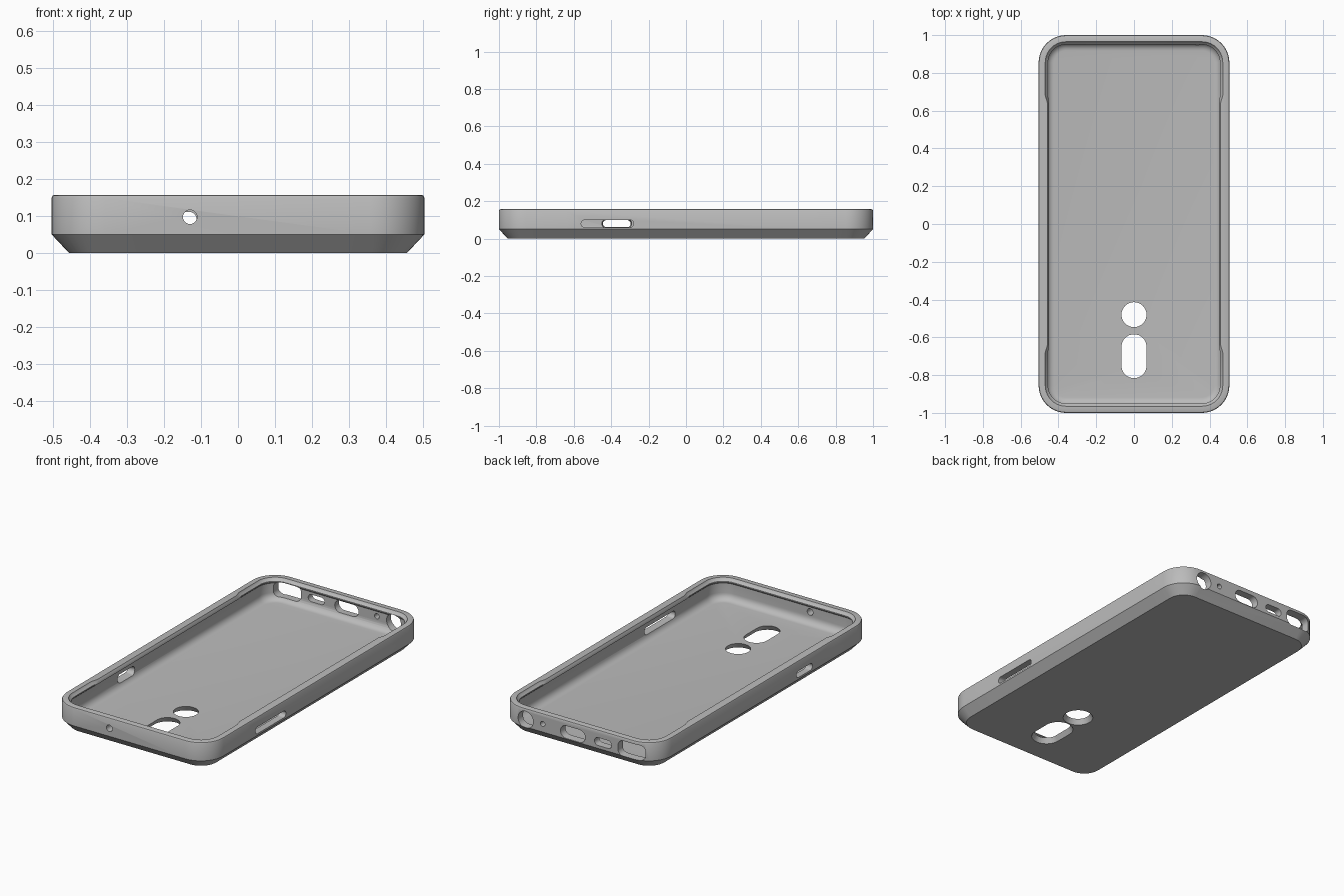
import bpy, bmesh, math

cube = bpy.data.objects.get("Cube")
if cube:
    bpy.data.objects.remove(cube, do_unlink=True)

HX, HY, RADIUS = 0.505, 1.0, 0.145   # outer half sizes and corner radius
NOTCH = 0.66                         # end of the thicker side lip


def rounded_loop(hx, hy, r, steps, side_ys=()):
    """Counter-clockwise rounded rectangle, with optional extra points on the long sides."""
    pts = []
    for i, (sx, sy) in enumerate([(1, 1), (-1, 1), (-1, -1), (1, -1)]):
        for k in range(steps + 1):
            a = math.pi / 2 * (i + k / steps)
            pts.append((sx * (hx - r) + r * math.cos(a), sy * (hy - r) + r * math.sin(a)))
        if i == 1:
            pts += [(-hx, y) for y in side_ys]
        if i == 3:
            pts += [(hx, -y) for y in side_ys]
    return pts


def loft(name, rings):
    """Skin a stack of equal rings and cap both ends."""
    bm = bmesh.new()
    rows = [[bm.verts.new(p) for p in ring] for ring in rings]
    n = len(rows[0])
    for a, b in zip(rows, rows[1:]):
        for i in range(n):
            j = (i + 1) % n
            bm.faces.new((a[i], a[j], b[j], b[i]))
    bm.faces.new(rows[0][::-1])
    bm.faces.new(rows[-1])
    bmesh.ops.recalc_face_normals(bm, faces=bm.faces)
    mesh = bpy.data.meshes.new(name)
    bm.to_mesh(mesh)
    bm.free()
    obj = bpy.data.objects.new(name, mesh)
    bpy.context.collection.objects.link(obj)
    return obj


def case_ring(inset, z, side_lip=0):
    ys = (NOTCH + 0.02, NOTCH - 0.02, 0.02 - NOTCH, -NOTCH - 0.02)
    pts = rounded_loop(HX - inset, HY - inset, RADIUS - inset, 10, ys)
    ring = []
    for x, y in pts:
        if abs(y) < NOTCH:
            x -= math.copysign(side_lip, x)
        ring.append((x, y, z))
    return ring


# Case shell: chamfered base, wall, rim, lip, then filleted cavity down to the floor
section = [(0.047, 0), (0, 0.05), (0, 0.149), (0.003, 0.155), (0.008, 0.157)]
rings = [case_ring(*p) for p in section]
rings += [case_ring(0.035, 0.157, 0.012), case_ring(0.038, 0.15, 0.012),
          case_ring(0.05, 0.14, 0.004), case_ring(0.05, 0.134, 0.004), case_ring(0.042, 0.126)]
for k in range(7):
    a = math.pi / 2 * k / 6
    rings.append(case_ring(0.082 - 0.04 * math.cos(a), 0.07 - 0.04 * math.sin(a)))
case = loft("phone_case", rings)


def cut(axis, u, v, hu, hv, r, near, far, flare_near=0, flare_far=0):
    """Cut a rounded opening centred on (u, v), running along an axis from near to far."""
    rings = []
    for d, f in ((near, flare_near), (far, flare_far)):
        ring = []
        for p, q in rounded_loop(hu + f, hv + f, r + f, 8):
            p, q = p + u, q + v
            ring.append({"x": (d, p, q), "y": (p, d, q), "z": (p, q, d)}[axis])
        rings.append(ring)
    cutter = loft("opening_cutter", rings)
    cutter.hide_render = True
    mod = case.modifiers.new("opening", "BOOLEAN")
    mod.operation = "DIFFERENCE"
    mod.solver = "EXACT"
    mod.object = cutter
    bpy.ops.object.select_all(action="DESELECT")
    bpy.context.view_layer.objects.active = case
    case.select_set(True)
    bpy.ops.object.modifier_apply(modifier=mod.name)
    bpy.data.objects.remove(cutter, do_unlink=True)


# Camera and sensor openings in the floor, flared outward underneath
cut("z", 0, -0.48, 0.065, 0.065, 0.0649, -0.01, 0.04, 0.022, -0.004)
cut("z", 0, -0.70, 0.065, 0.115, 0.0649, -0.01, 0.04, 0.022, -0.004)

# Side button openings
cut("x", -0.42, 0.08, 0.14, 0.019, 0.0189, 0.42, 0.52, 0.004)
cut("x", -0.37, 0.08, 0.072, 0.017, 0.0169, -0.52, -0.42, 0, 0.014)

# Small hole in the front wall
cut("y", -0.13, 0.097, 0.019, 0.019, 0.0189, -1.02, -0.92)

# Back wall openings: round jack, small hole, port, speaker slot, corner window
for u, v, hu, hv, r, flare in [
        (0.335, 0.092, 0.046, 0.046, 0.0459, 0.004),
        (0.225, 0.097, 0.015, 0.015, 0.0149, 0),
        (0.03, 0.09, 0.073, 0.03, 0.0299, 0.008),
        (-0.165, 0.09, 0.05, 0.018, 0.0179, 0.006),
        (-0.345, 0.092, 0.08, 0.042, 0.03, 0.004)]:
    cut("y", u, v, hu, hv, r, 0.9, 1.02, 0, flare)

# Single grey material
grey = bpy.data.materials.new("grey_plastic")
grey.use_nodes = True
color = (0.5, 0.5, 0.5, 1)
grey.diffuse_color = color
grey.node_tree.nodes["Principled BSDF"].inputs["Base Color"].default_value = color
case.data.materials.clear()
case.data.materials.append(grey)
for poly in case.data.polygons:
    poly.material_index = 0

bpy.context.view_layer.objects.active = case
case.select_set(True)
bpy.ops.object.shade_smooth_by_angle(angle=math.radians(30))
